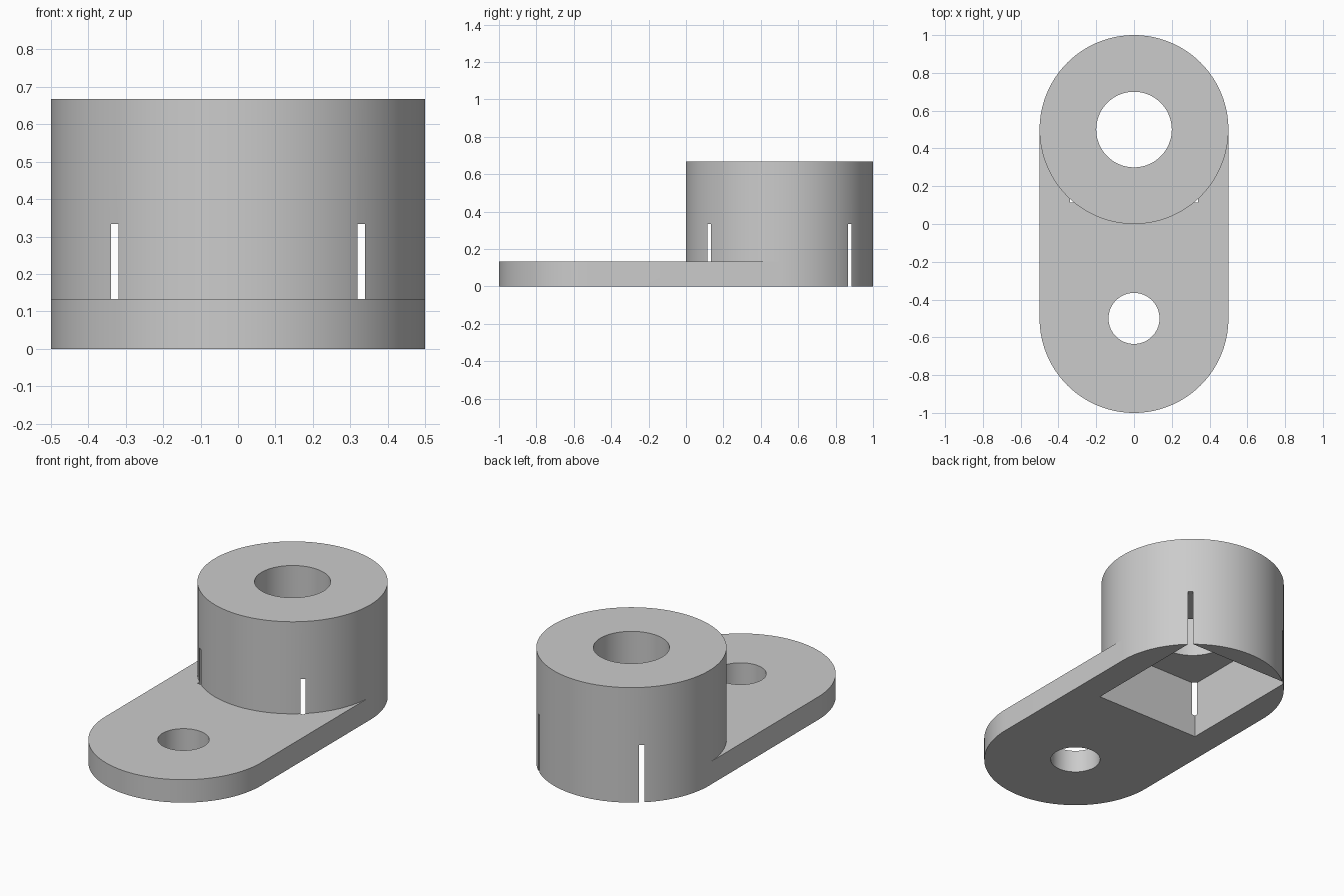
import bpy
import bmesh
import math

if "Cube" in bpy.data.objects:
    bpy.data.objects.remove(bpy.data.objects["Cube"])

R = 0.5            # outer radius
BOSS_Y = 0.5       # boss centre
PIN_Y = -0.5       # small hole centre
PLATE_H = 0.133
BOSS_H = 0.667

grey = bpy.data.materials.new("grey plastic")
grey.use_nodes = True
colour = (0.6, 0.6, 0.6, 1)
grey.diffuse_color = colour
grey.node_tree.nodes["Principled BSDF"].inputs["Base Color"].default_value = colour


def arc(radius, cy, start, end, steps):
    """Points along an arc centred on the y axis."""
    angles = [start + (end - start) * i / steps for i in range(steps + 1)]
    return [(radius * math.cos(a), cy + radius * math.sin(a)) for a in angles]


def prism(name, outline, z0, z1):
    """Extrude a counter-clockwise outline from z0 to z1."""
    bm = bmesh.new()
    face = bm.faces.new([bm.verts.new((x, y, z0)) for x, y in outline])
    top = bmesh.ops.extrude_face_region(bm, geom=[face])["geom"]
    moved = [g for g in top if isinstance(g, bmesh.types.BMVert)]
    bmesh.ops.translate(bm, verts=moved, vec=(0, 0, z1 - z0))
    bmesh.ops.recalc_face_normals(bm, faces=bm.faces)
    mesh = bpy.data.meshes.new(name)
    bm.to_mesh(mesh)
    bm.free()
    mesh.materials.append(grey)
    obj = bpy.data.objects.new(name, mesh)
    bpy.context.collection.objects.link(obj)
    return obj


def disc(name, radius, cy, z0, z1):
    return prism(name, arc(radius, cy, 0, math.tau, 128)[:-1], z0, z1)


def combine(target, tool, operation):
    """Apply a boolean and discard the tool."""
    mod = target.modifiers.new(operation, 'BOOLEAN')
    mod.operation = operation
    mod.solver = 'EXACT'
    mod.object = tool
    bpy.context.view_layer.objects.active = target
    bpy.ops.object.modifier_apply(modifier=mod.name)
    bpy.data.objects.remove(tool)


# Flat arm with a rounded front end, meeting the boss along its diameter
arm_outline = arc(R, PIN_Y, math.pi, math.tau, 64) + [(R, BOSS_Y), (-R, BOSS_Y)]
bracket = prism("bracket", arm_outline, 0, PLATE_H)

# Tall round boss
combine(bracket, disc("boss", R, BOSS_Y, 0, BOSS_H), 'UNION')

# Rectangular pocket from below, whose corners break through the boss wall
hx, hy = 0.34, 0.385
pocket_outline = [(sx * hx, BOSS_Y + sy * hy)
                  for sx, sy in ((-1, -1), (1, -1), (1, 1), (-1, 1))]
combine(bracket, prism("pocket", pocket_outline, -0.1, 0.333), 'DIFFERENCE')

# Through holes
combine(bracket, disc("boss_hole", 0.2, BOSS_Y, -0.1, 1), 'DIFFERENCE')
combine(bracket, disc("arm_hole", 0.135, PIN_Y, -0.1, 1), 'DIFFERENCE')

# Smooth round walls, crisp edges
bpy.ops.object.select_all(action='DESELECT')
bracket.select_set(True)
bpy.context.view_layer.objects.active = bracket
bpy.ops.object.shade_smooth_by_angle(angle=math.radians(30))
